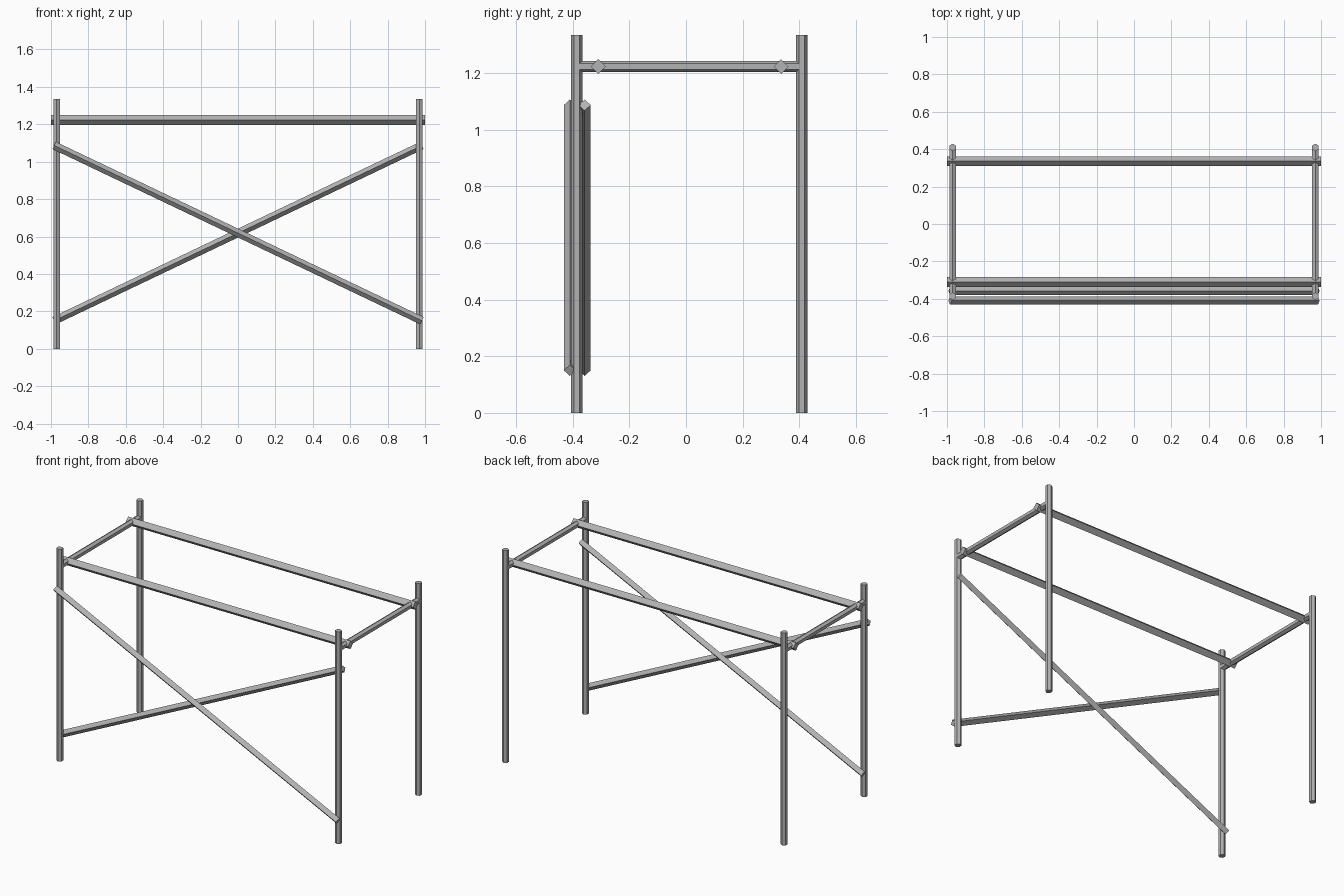
import bpy
import bmesh
from math import cos, sin, tau
from mathutils import Vector

cube = bpy.data.objects.get("Cube")
if cube:
    bpy.data.objects.remove(cube, do_unlink=True)

# Single grey metal colour
metal = bpy.data.materials.new("grey metal")
metal.use_nodes = True
metal.diffuse_color = (0.45, 0.45, 0.45, 1)
metal.node_tree.nodes["Principled BSDF"].inputs["Base Color"].default_value = (0.45, 0.45, 0.45, 1)


def bar(name, start, end, radius, sides, corner):
    """Straight prism from start to end, with one edge facing the corner direction."""
    start, end = Vector(start), Vector(end)
    axis = (end - start).normalized()
    side = axis.cross(Vector(corner)).normalized()
    up = side.cross(axis)
    bm = bmesh.new()
    angles = [tau * i / sides for i in range(sides)]
    rings = [[bm.verts.new(p + radius * (cos(a) * up + sin(a) * side)) for a in angles]
             for p in (start, end)]
    for ring in rings:
        bm.faces.new(ring)
    for i in range(sides):
        j = (i + 1) % sides
        bm.faces.new((rings[0][i], rings[0][j], rings[1][j], rings[1][i]))
    bmesh.ops.recalc_face_normals(bm, faces=bm.faces)
    mesh = bpy.data.meshes.new(name)
    bm.to_mesh(mesh)
    bm.free()
    mesh.materials.append(metal)
    obj = bpy.data.objects.new(name, mesh)
    bpy.context.collection.objects.link(obj)


Y, Z = (0, 1, 0), (0, 0, 1)
POST_X, FRONT_Y, BACK_Y = 0.97, -0.386, 0.409
POST_TOP, RAIL_Z = 1.335, 1.223

# Hexagonal corner posts and the end bars joining them
for label, x in (("left", POST_X), ("right", -POST_X)):
    bar("front_post_" + label, (x, FRONT_Y, 0), (x, FRONT_Y, POST_TOP), 0.02, 6, Y)
    bar("back_post_" + label, (x, BACK_Y, 0), (x, BACK_Y, POST_TOP), 0.02, 6, Y)
    bar("end_bar_" + label, (x, FRONT_Y, RAIL_Z), (x, BACK_Y, RAIL_Z), 0.02, 6, Z)

# Long square rails set on edge
for label, y in (("front", -0.31), ("back", 0.336)):
    bar(label + "_rail", (-1, y, RAIL_Z), (1, y, RAIL_Z), 0.026, 4, Z)

# Crossed diagonal braces on either side of the front posts
LOW, HIGH, REACH = 0.15, 1.087, 0.983
bar("outer_brace", (-REACH, -0.41, HIGH), (REACH, -0.41, LOW), 0.0215, 4, Z)
bar("inner_brace", (-REACH, -0.358, LOW), (REACH, -0.358, HIGH), 0.0215, 4, Z)
